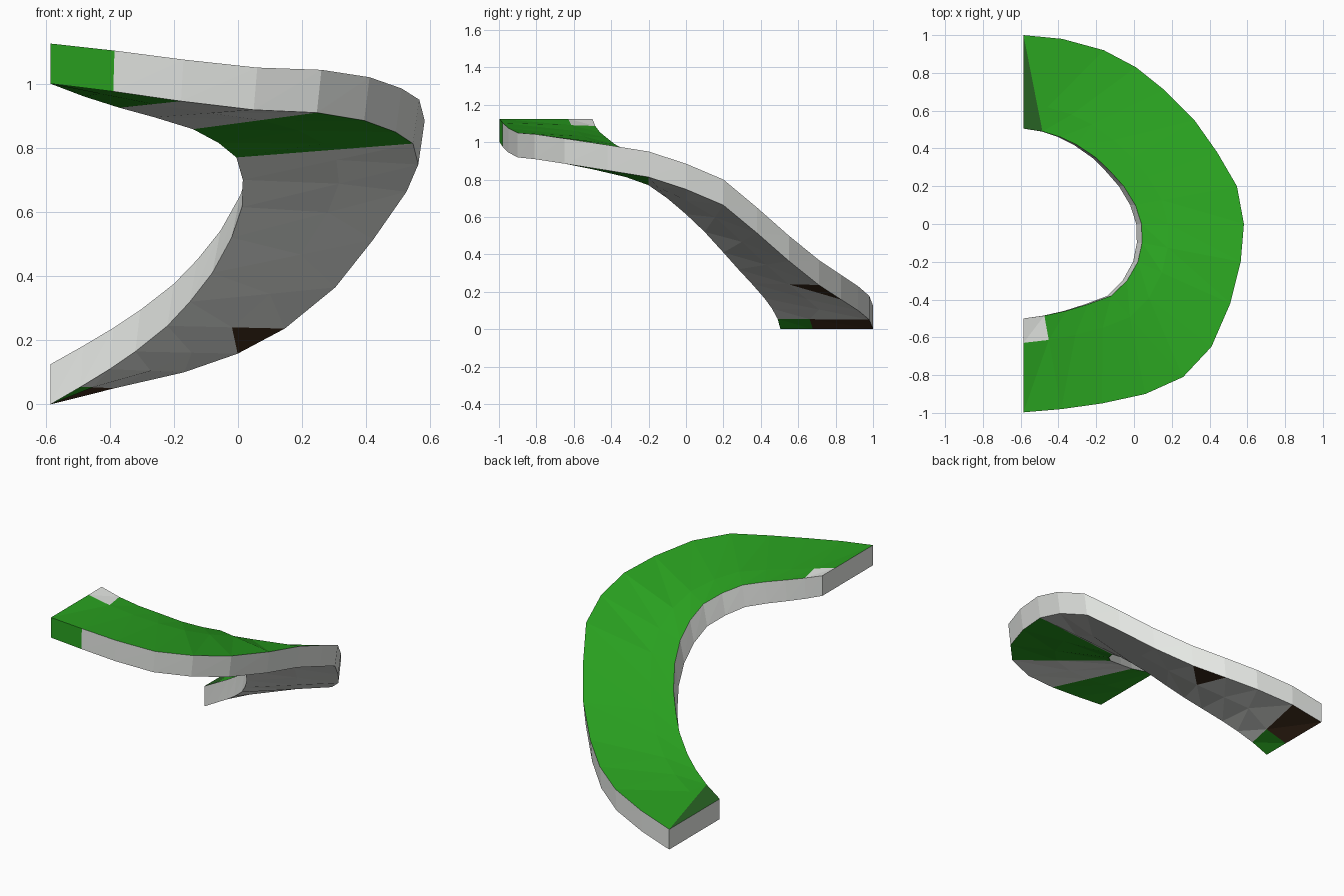
import bpy, bmesh, math
from mathutils import Vector

if "Cube" in bpy.data.objects:
    bpy.data.objects.remove(bpy.data.objects["Cube"])

# Paths of the ramp's edges, from the high end to the low end
outer_top = [(-.585, -.997, 1.125), (-.385, -.98, 1.103), (-.17, -.95, 1.075), (.06, -.9, 1.05),
             (.26, -.81, 1.043), (.41, -.65, 1.02), (.51, -.42, .985), (.565, -.2, .95),
             (.582, 0, .885), (.545, .2, .80), (.44, .38, .65), (.32, .55, .50),
             (.16, .71, .37), (.01, .83, .29), (-.16, .92, .23), (-.38, .98, .178), (-.585, 1, .125)]
inner_low = [(-.585, -.5, 1), (-.48, -.485, .96), (-.37, -.46, .925), (-.26, -.425, .895),
             (-.14, -.38, .858), (-.06, -.3, .815), (-.005, -.2, .77), (.015, -.1, .70),
             (.012, 0, .615), (-.02, .1, .52), (-.08, .2, .41), (-.15, .28, .32),
             (-.22, .35, .245), (-.32, .42, .165), (-.4, .46, .11), (-.49, .49, .055), (-.585, .505, 0)]
N = len(outer_top)


def material(name, rgb):
    m = bpy.data.materials.new(name)
    m.diffuse_color = (*rgb, 1)
    m.use_nodes = True
    m.node_tree.nodes["Principled BSDF"].inputs["Base Color"].default_value = m.diffuse_color
    return m


mats = [material("green", (.022, .35, .014)), material("light_grey", (.83, .85, .82)),
        material("dark_brown", (.06, .03, .014)), material("dark_green", (.022, .13, .018))]
GREEN, GREY, BROWN, DARK = range(4)

bm = bmesh.new()
rings = []
for i in range(N):
    lean = math.sin(math.pi * i / (N - 1))        # slab leans and thickens mid-way
    drop = Vector((-.02 * lean, 0, -.125 - .012 * lean))
    ot = Vector(outer_top[i])
    il = Vector(inner_low[i])
    it = il - Vector((-.028 * lean, 0, -.125 - .008 * lean))
    ol = ot + drop
    split = .65 if i > 14 else .45
    # outer top, patch line, inner top, inner low, low middle, outer low
    pts = [ot, ot.lerp(it, .74), it, il, ol.lerp(il, split), ol]
    rings.append([bm.verts.new(p) for p in pts])


def tri_pair(a, b, c, d, m1, m2):
    for vs, m in (((a, b, c), m1), ((a, c, d), m2)):
        bm.faces.new(vs).material_index = m


for i in range(N - 1):
    o, m, t, l, k, u = rings[i]
    O, M, T, L, K, U = rings[i + 1]
    last = i == N - 2
    # top surface
    if last:
        bm.faces.new((o, O, t)).material_index = GREEN
        bm.faces.new((t, O, M, T)).material_index = DARK
        bm.faces.new((o, t, m)).material_index = GREEN
    else:
        patch = GREY if i == 0 else GREEN
        tri_pair(o, O, M, m, GREEN, GREEN)
        tri_pair(m, M, T, t, patch, patch)
    # inner and outer walls
    tri_pair(t, T, L, l, GREY, GREY)
    wall = GREEN if i == 0 else GREY
    tri_pair(u, U, O, o, wall, wall)
    # underside: green bands at the high end, brown patches and green near the foot
    if i == 6:
        bm.faces.new((l, k, u, U)).material_index = GREEN
        bm.faces.new((l, U, K, L)).material_index = GREY
    else:
        inner = GREEN if i in (0, 1, 4, 5) or last else GREY
        outer = BROWN if last else inner
        tri_pair(l, L, K, k, inner, inner)
        tri_pair(k, K, U, u, outer, BROWN if i == 12 else outer)
# end caps
for r in (rings[0], rings[-1]):
    bm.faces.new(r).material_index = GREY

bmesh.ops.recalc_face_normals(bm, faces=bm.faces)
mesh = bpy.data.meshes.new("curved_ramp")
bm.to_mesh(mesh)
for m in mats:
    mesh.materials.append(m)
ramp = bpy.data.objects.new("curved_ramp", mesh)
bpy.context.collection.objects.link(ramp)
